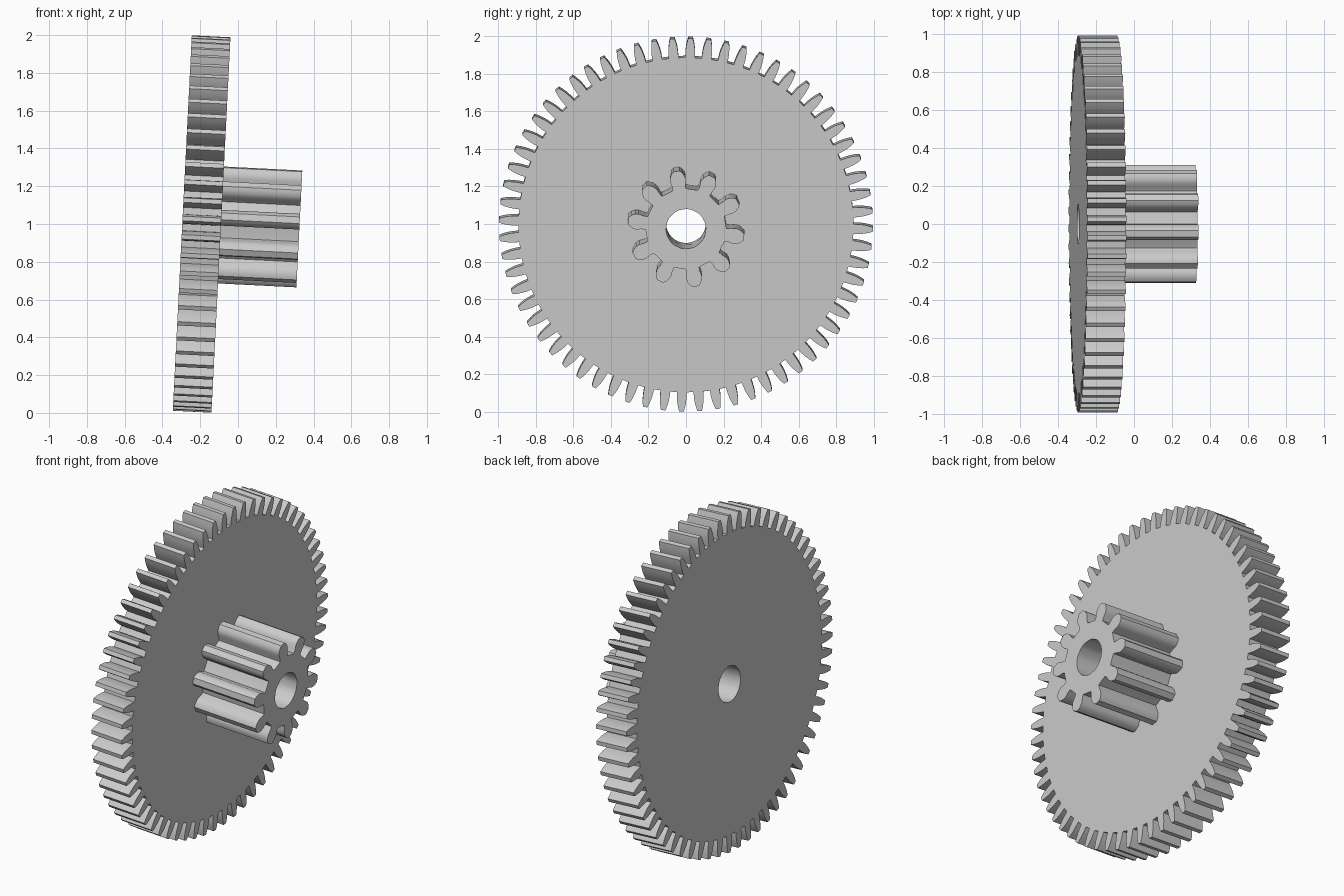
import bpy, bmesh, math

TILT = math.radians(2.9)
CENTRE = (-0.1925, 0, 1.0)
HOLE = 0.106

cube = bpy.data.objects.get("Cube")
if cube:
    bpy.data.objects.remove(cube, do_unlink=True)

# One plain grey for the whole model
grey = bpy.data.materials.new("plain grey")
grey.use_nodes = True
colour = (0.6, 0.6, 0.6, 1)
grey.diffuse_color = colour
grey.node_tree.nodes["Principled BSDF"].inputs["Base Color"].default_value = colour


def polar(r, a, z):
    return (-r * math.cos(a), r * math.sin(a), z)


def make_gear(name, teeth, phase, flank, gap_steps, z0, z1):
    """Spur gear with a bore; flank lists (radius, half width) from root to tip."""
    bm = bmesh.new()
    pitch = 2 * math.pi / teeth
    root = flank[0][0]
    root_half = flank[0][1] / root
    # One tooth outline, root to root, as (radius, angle)
    side = [(math.hypot(r, w), math.atan2(w, r)) for r, w in flank]
    tooth = [(r, -a) for r, a in side] + [(r, a) for r, a in reversed(side)]
    # Floor of the gap that follows the tooth
    step = (pitch - 2 * root_half) / gap_steps
    floor = [(root, root_half + step * i) for i in range(1, gap_steps)]

    outlines, bores = [], []
    for z in (z0, z1):
        outline, rim, bore = [], [], []
        for t in range(teeth):
            mid = math.radians(phase) + t * pitch
            tip = [bm.verts.new(polar(r, mid + a, z)) for r, a in tooth]
            gap = [bm.verts.new(polar(r, mid + a, z)) for r, a in floor]
            bm.faces.new(tip)
            outline += tip + gap
            rim += [tip[0], tip[-1]] + gap
            angles = [tooth[0][1], tooth[-1][1]] + [a for r, a in floor]
            bore += [bm.verts.new(polar(HOLE, mid + a, z)) for a in angles]
        # Flat web between the bore and the tooth roots
        for i in range(len(rim)):
            bm.faces.new((rim[i - 1], rim[i], bore[i], bore[i - 1]))
        outlines.append(outline)
        bores.append(bore)

    # Tooth walls and bore wall
    for low, high in (outlines, bores):
        for i in range(len(low)):
            bm.faces.new((low[i - 1], low[i], high[i], high[i - 1]))
    bmesh.ops.recalc_face_normals(bm, faces=bm.faces[:])

    mesh = bpy.data.meshes.new(name)
    bm.to_mesh(mesh)
    bm.free()
    mesh.materials.append(grey)
    ob = bpy.data.objects.new(name, mesh)
    bpy.context.collection.objects.link(ob)
    ob.location = CENTRE
    ob.rotation_euler = (0, math.pi / 2 + TILT, 0)
    bpy.ops.object.select_all(action='DESELECT')
    ob.select_set(True)
    bpy.context.view_layer.objects.active = ob
    bpy.ops.object.shade_smooth_by_angle(angle=math.radians(30))
    return ob


# Large thin wheel
make_gear("large_gear_wheel", 64, 1.4,
          [(0.892, 0.026), (0.92, 0.0255), (0.945, 0.0235),
           (0.97, 0.019), (0.995, 0.012)], 2, -0.1025, 0.1025)

# Small pinion standing on the wheel's +x face
make_gear("small_pinion", 10, -9.5,
          [(0.213, 0.035), (0.235, 0.036), (0.26, 0.042), (0.28, 0.039),
           (0.298, 0.030), (0.311, 0.018)], 3, 0.1025, 0.518)
